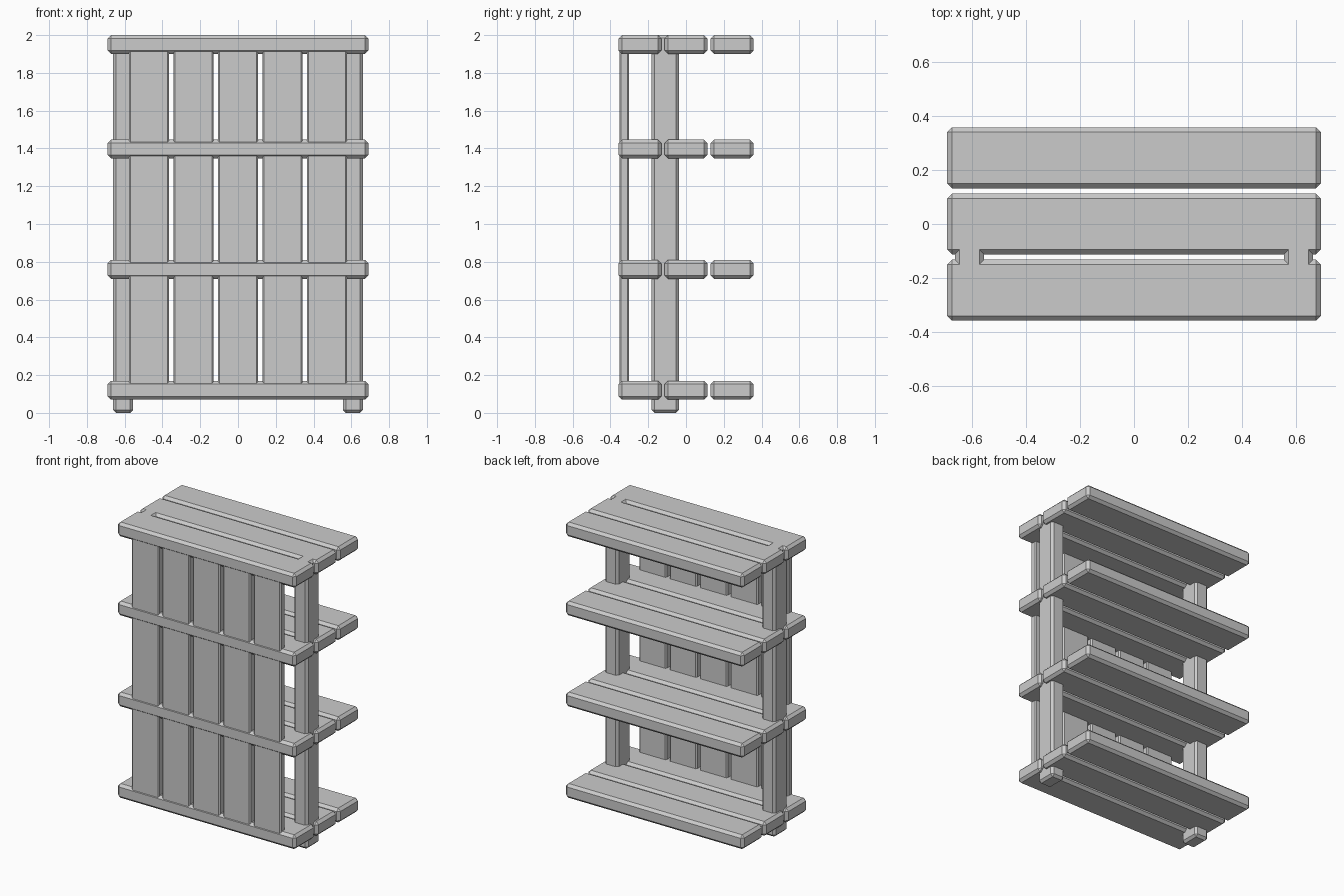
import bpy, bmesh
from mathutils import Vector

if "Cube" in bpy.data.objects:
    bpy.data.objects.remove(bpy.data.objects["Cube"])

# single grey for the whole shelf unit
grey = bpy.data.materials.new("plain grey")
grey.diffuse_color = (0.6, 0.6, 0.6, 1.0)
grey.use_nodes = True
grey.node_tree.nodes["Principled BSDF"].inputs["Base Color"].default_value = grey.diffuse_color


def chamfered_box(name, center, size, chamfer):
    bm = bmesh.new()
    bmesh.ops.create_cube(bm, size=1.0)
    for v in bm.verts:
        v.co = Vector(v.co[i] * size[i] for i in range(3))
    bmesh.ops.bevel(bm, geom=bm.edges[:], offset=chamfer, offset_type='OFFSET',
                    segments=1, profile=0.5, affect='EDGES')
    bmesh.ops.recalc_face_normals(bm, faces=bm.faces[:])
    mesh = bpy.data.meshes.new(name)
    bm.to_mesh(mesh)
    bm.free()
    mesh.materials.append(grey)
    obj = bpy.data.objects.new(name, mesh)
    obj.location = center
    bpy.context.collection.objects.link(obj)
    return obj


# shelves: three planks on each of four levels
for level, z in enumerate((0.12, 0.76, 1.397, 1.95)):
    for row, y in zip(("front", "middle", "rear"), (-0.244, 0.0, 0.244)):
        chamfered_box(f"shelf_{level + 1}_{row}_plank", (0, y, z),
                      (1.38, 0.226, 0.1), 0.018)

# side posts, running from the floor to the top surface
for side, sx in (("left", -1), ("right", 1)):
    chamfered_box(f"{side}_post", (sx * 0.608, -0.11, 1.0),
                  (0.106, 0.146, 2.0), 0.016)

# five upright slats closing one side
for i in range(5):
    chamfered_box(f"upright_slat_{i + 1}", ((i - 2) * 0.236, -0.328, 1.035),
                  (0.212, 0.05, 1.85), 0.008)
